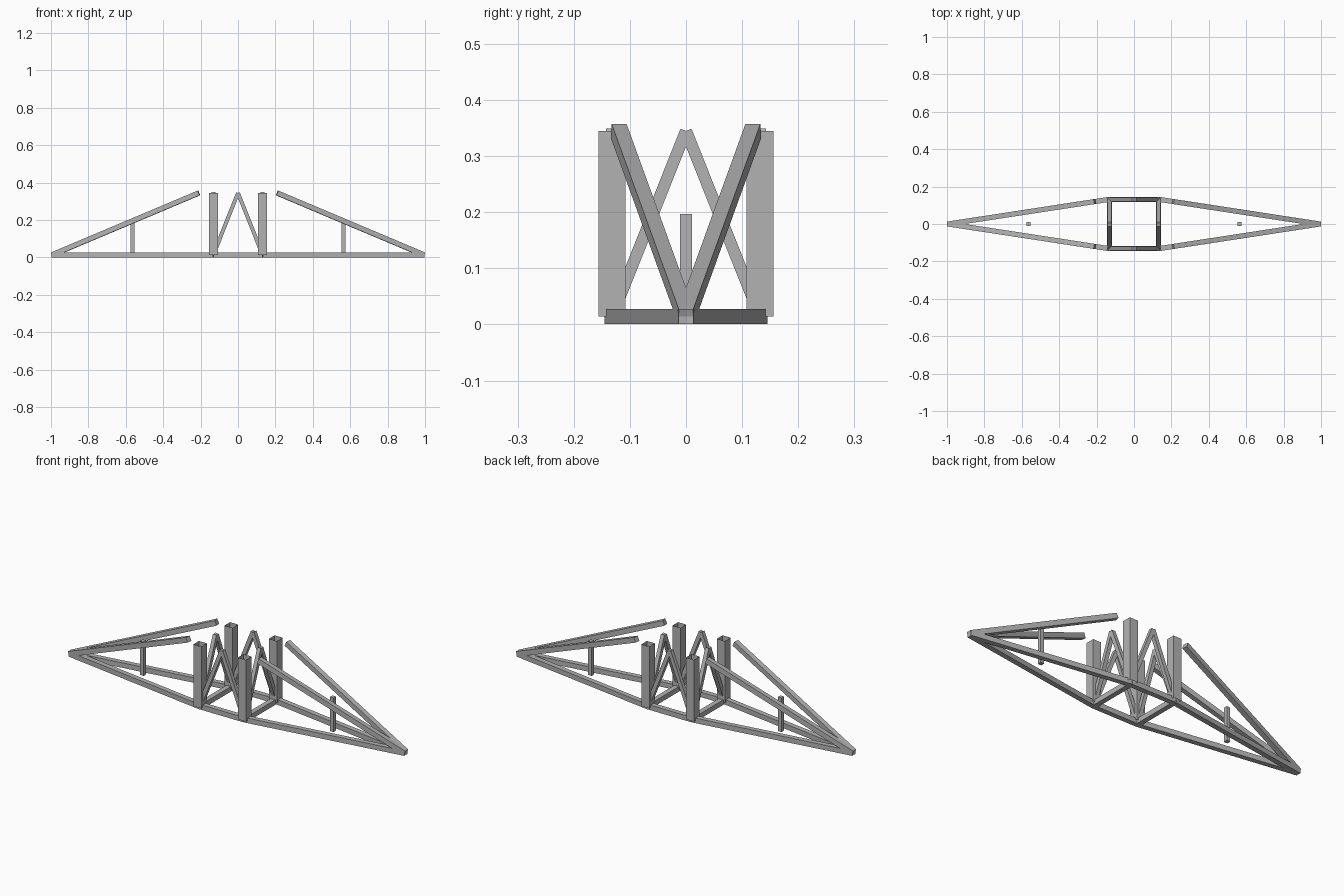
import bpy
import bmesh
from mathutils import Vector, Matrix

cube = bpy.data.objects.get("Cube")
if cube:
    bpy.data.objects.remove(cube, do_unlink=True)

steel = bpy.data.materials.new("grey_steel")
steel.use_nodes = True
GREY = (0.45, 0.45, 0.45, 1)
steel.diffuse_color = GREY
steel.node_tree.nodes["Principled BSDF"].inputs["Base Color"].default_value = GREY

# Shared dimensions
BASE = 0.014      # height of the lower joints
TOP = 0.345       # height of the upper joints
CORNER = 0.132    # half size of the square centre frame
TIP = 0.994       # distance of the end joints
CHORD, BRACE, POST = 0.027, 0.021, 0.048


def beam(name, start, end, size, capped=True):
    """Square bar between two points, with level top and bottom faces."""
    start, end = Vector(start), Vector(end)
    axis = (end - start).normalized()
    side = Vector((0, 0, 1)).cross(axis)
    side = side.normalized() if side.length > 0.001 else Vector((1, 0, 0))
    up = axis.cross(side)
    turn = Matrix((side, up, axis)).transposed().to_4x4()
    bm = bmesh.new()
    bmesh.ops.create_cube(bm, size=1)
    bmesh.ops.scale(bm, vec=(size, size, (end - start).length), verts=bm.verts)
    if not capped:
        ends = [f for f in bm.faces if abs(f.normal.z) > 0.9]
        bmesh.ops.delete(bm, geom=ends, context='FACES_ONLY')
    bm.transform(Matrix.Translation((start + end) / 2) @ turn)
    mesh = bpy.data.meshes.new(name)
    bm.to_mesh(mesh)
    bm.free()
    mesh.materials.append(steel)
    obj = bpy.data.objects.new(name, mesh)
    bpy.context.collection.objects.link(obj)


for sx, end_name in ((1, "left"), (-1, "right")):
    tip = (sx * TIP, 0, BASE)
    for sy, face_name in ((-1, "front"), (1, "back")):
        label = f"{face_name}_{end_name}"
        corner = Vector((sx * CORNER, sy * CORNER, BASE))
        # Open square tube standing on each corner
        beam(f"{label}_post", corner, (corner.x, corner.y, TOP), POST, capped=False)
        # Lower chord to the end joint, and the rising chord above it
        beam(f"{label}_lower_chord", corner, tip, CHORD)
        beam(f"{label}_rising_chord", tip, (sx * 0.209, sy * 0.12, TOP), CHORD)
        # Braces leaning to the middle of both neighbouring sides
        beam(f"{label}_long_side_brace", corner, (0, corner.y, TOP), BRACE)
        beam(f"{label}_end_side_brace", corner, (corner.x, 0, TOP), BRACE)
    # Frame member across the width and the short upright in the wing
    beam(f"{end_name}_cross_member", (sx * CORNER, -CORNER, BASE),
         (sx * CORNER, CORNER, BASE), CHORD)
    middle = sx * (CORNER + TIP) / 2
    beam(f"{end_name}_upright", (middle, 0, BASE), (middle, 0, 0.197), BRACE)

# Frame members along the length
for sy, face_name in ((-1, "front"), (1, "back")):
    beam(f"{face_name}_frame_member", (-CORNER, sy * CORNER, BASE),
         (CORNER, sy * CORNER, BASE), CHORD)
